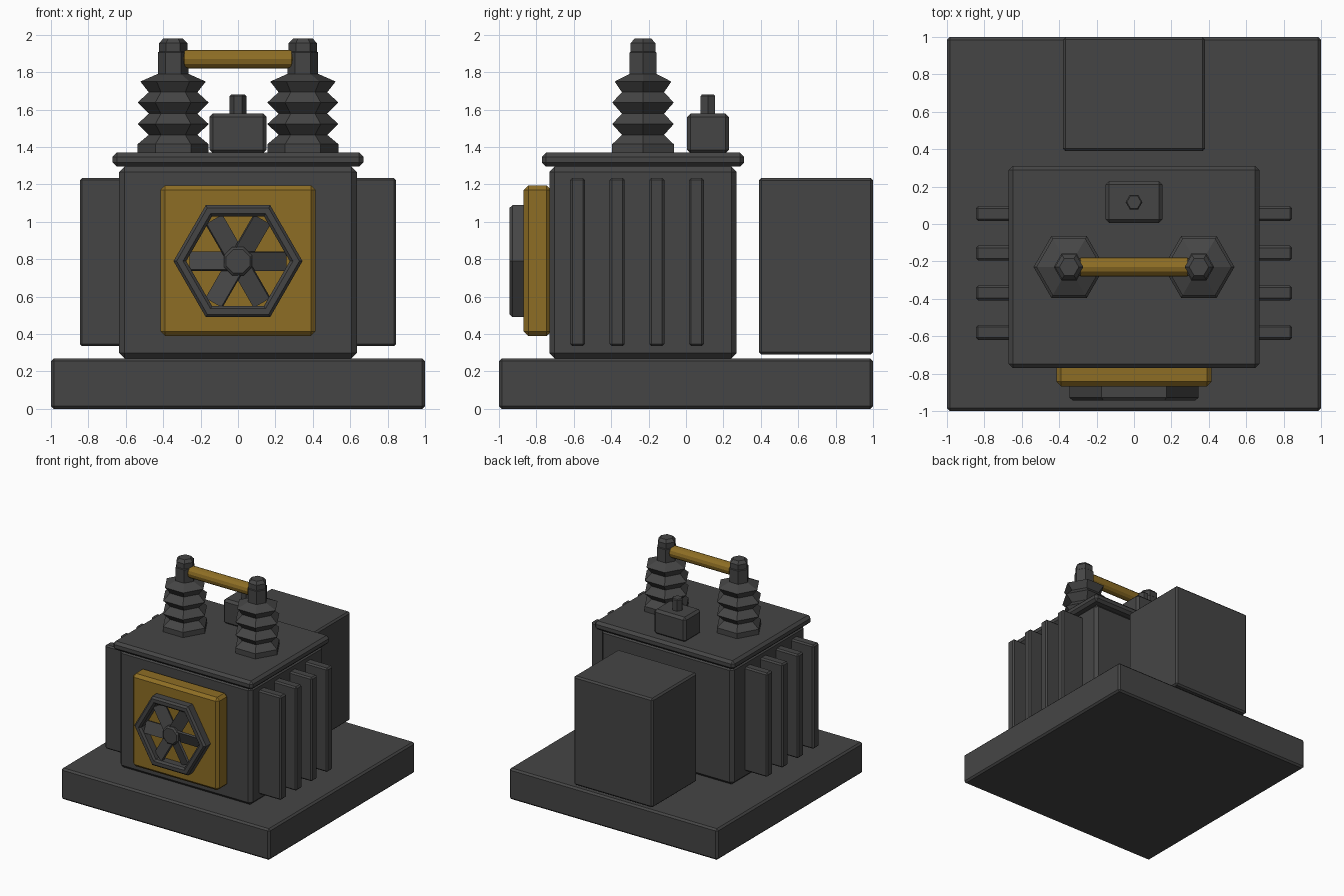
import bpy, bmesh
from math import cos, sin, pi, radians
from mathutils import Matrix, Vector

if "Cube" in bpy.data.objects:
    bpy.data.objects.remove(bpy.data.objects["Cube"])


def material(name, rgb):
    m = bpy.data.materials.new(name)
    m.diffuse_color = (*rgb, 1)
    m.use_nodes = True
    m.node_tree.nodes["Principled BSDF"].inputs["Base Color"].default_value = m.diffuse_color
    return m


GREY = material("dark grey", (0.06, 0.06, 0.06))
GOLD = material("ochre yellow", (0.27, 0.155, 0.018))


def finish(name, bm, mat, bevel=0):
    bmesh.ops.recalc_face_normals(bm, faces=bm.faces)
    me = bpy.data.meshes.new(name)
    bm.to_mesh(me)
    bm.free()
    me.materials.append(mat)
    ob = bpy.data.objects.new(name, me)
    bpy.context.collection.objects.link(ob)
    if bevel:
        mod = ob.modifiers.new("bevel", 'BEVEL')
        mod.width = bevel
        mod.segments = 1
    return ob


def box(name, x, y, z, bevel, mat=GREY):
    bm = bmesh.new()
    bmesh.ops.create_cube(bm, size=1)
    for v in bm.verts:
        v.co = [(a + b) / 2 + c * (b - a) for (a, b), c in zip((x, y, z), v.co)]
    return finish(name, bm, mat, bevel)


def lathe(name, profile, sides, centre, turn=None, mat=GREY, ring=False, phase=0):
    """Spin (radius, height) points about z, then turn and move the result."""
    bm = bmesh.new()
    loops = []
    for r, h in profile:
        angles = [phase + 2 * pi * i / sides for i in range(sides)]
        loops.append([bm.verts.new((r * cos(a), r * sin(a), h)) for a in angles])
    pairs = list(zip(loops, loops[1:]))
    if ring:
        pairs.append((loops[-1], loops[0]))
    else:
        bm.faces.new(loops[0])
        bm.faces.new(loops[-1])
    for lo, hi in pairs:
        for i in range(sides):
            j = (i + 1) % sides
            bm.faces.new((lo[i], lo[j], hi[j], hi[i]))
    bm.transform(Matrix.Translation(Vector(centre)) @ (turn or Matrix()))
    return finish(name, bm, mat)


TO_FRONT = Matrix.Rotation(radians(90), 4, 'X')   # spin axis points to -y
TO_SIDE = Matrix.Rotation(radians(90), 4, 'Y')    # spin axis points to +x

# Plinth, tank, lid and rear cabinet
box("base_slab", (-1, 1), (-1, 1), (0, 0.27), 0.015)
box("tank", (-0.635, 0.635), (-0.73, 0.27), (0.27, 1.295), 0.028)
box("tank_lid", (-0.67, 0.67), (-0.77, 0.31), (1.295, 1.37), 0.022)
box("rear_cabinet", (-0.38, 0.38), (0.39, 1.0), (0.29, 1.235), 0.014)

# Cooling fins on both sides
for side in (-1, 1):
    for i in range(4):
        y = -0.58 + i * 0.212
        xs = sorted((side * 0.60, side * 0.845))
        box("cooling_fin", xs, (y - 0.04, y + 0.04), (0.335, 1.235), 0.012)

# Fan panel on the front with hexagonal guard, hub and pitched blades
box("fan_panel", (-0.415, 0.415), (-0.868, -0.72), (0.39, 1.195), 0.025, GOLD)
lathe("fan_guard", [(0.277, 0), (0.345, 0), (0.345, 0.06), (0.328, 0.076),
                    (0.294, 0.076), (0.277, 0.06)],
      6, (0, -0.868, 0.79), TO_FRONT, ring=True)
lathe("fan_hub", [(0.082, 0), (0.082, 0.055), (0.068, 0.068)],
      8, (0, -0.866, 0.79), TO_FRONT, phase=pi / 8)
for i in range(6):
    blade = box("fan_blade", (0.03, 0.258), (-0.01, 0.01), (-0.052, 0.052), 0)
    blade.data.transform(Matrix.Translation((0, -0.897, 0.79))
                         @ Matrix.Rotation(i * pi / 3, 4, 'Y')
                         @ Matrix.Rotation(radians(20), 4, 'X'))

# Ribbed insulators on the lid
RIBS = [(0.19, 1.36), (0.19, 1.415), (0.13, 1.465), (0.19, 1.523), (0.13, 1.578),
        (0.19, 1.638), (0.13, 1.693), (0.175, 1.75), (0.08, 1.792)]
CAP = [(0.082, 1.78), (0.082, 1.905), (0.076, 1.91), (0.076, 1.955), (0.052, 1.98)]
for side in (-1, 1):
    lathe("insulator", RIBS, 6, (side * 0.347, -0.23, 0))
    lathe("terminal_cap", CAP, 6, (side * 0.347, -0.23, 0))

# Conductor bar between the terminals
lathe("conductor_bar", [(0.035, -0.305), (0.05, -0.285), (0.05, 0.285), (0.035, 0.305)],
      12, (0, -0.23, 1.87), TO_SIDE, GOLD)

# Relief valve box and knob
box("valve_box", (-0.153, 0.153), (0.005, 0.23), (1.365, 1.58), 0.02)
lathe("valve_knob", [(0.045, 1.57), (0.045, 1.672), (0.038, 1.68)], 6, (0, 0.117, 0))
